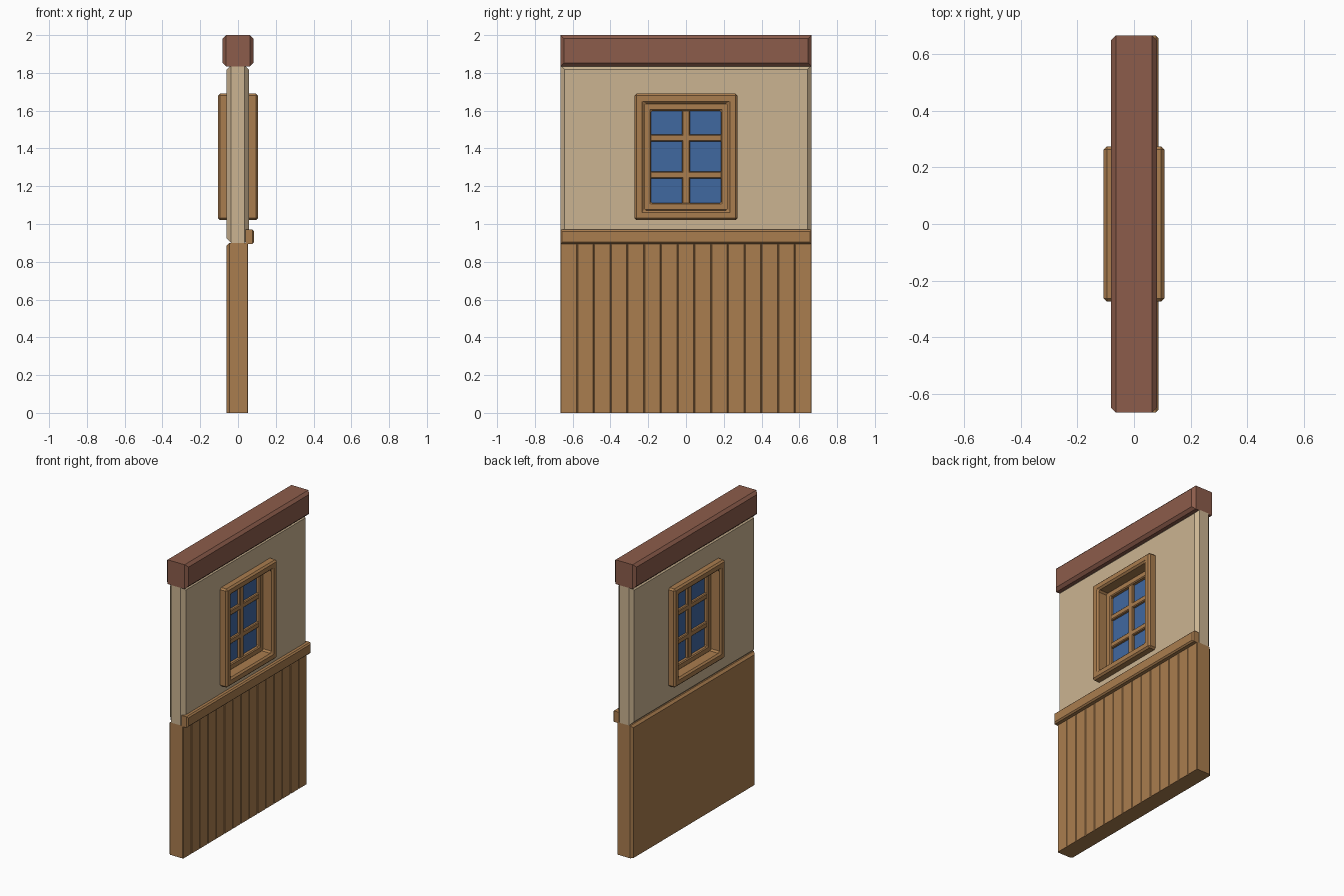
import bpy, bmesh
from mathutils import Vector

if "Cube" in bpy.data.objects:
    bpy.data.objects.remove(bpy.data.objects["Cube"])

def material(name, rgb):
    m = bpy.data.materials.new(name)
    m.diffuse_color = (*rgb, 1)
    m.use_nodes = True
    m.node_tree.nodes["Principled BSDF"].inputs["Base Color"].default_value = m.diffuse_color
    return m

WOOD = material("tan wood", (0.40, 0.205, 0.077))
PLASTER = material("cream plaster", (0.597, 0.456, 0.285))
BEAM = material("red brown beam", (0.262, 0.107, 0.07))
GLASS = material("blue glass", (0.051, 0.138, 0.352))

def finish(bm, name, mat):
    bmesh.ops.recalc_face_normals(bm, faces=bm.faces)
    me = bpy.data.meshes.new(name)
    bm.to_mesh(me)
    bm.free()
    me.materials.append(mat)
    ob = bpy.data.objects.new(name, me)
    bpy.context.collection.objects.link(ob)
    return ob

def box(name, lo, hi, mat, bevel=0, pick=None):
    """Box between two corners; edges passing pick(direction, middle) are chamfered."""
    lo, hi = Vector(lo), Vector(hi)
    bm = bmesh.new()
    bmesh.ops.create_cube(bm, size=1)
    for v in bm.verts:
        v.co = Vector(((lo[i] + hi[i]) / 2 + v.co[i] * (hi[i] - lo[i]) for i in range(3)))
    if bevel:
        mid = (lo + hi) / 2
        edges = []
        for e in bm.edges:
            a, b = (v.co for v in e.verts)
            d = b - a
            axis = max(range(3), key=lambda i: abs(d[i]))
            if pick(axis, (a + b) / 2 - mid):
                edges.append(e)
        bmesh.ops.bevel(bm, geom=edges, offset=bevel, offset_type='OFFSET',
                        segments=1, profile=0.5, affect='EDGES')
    return finish(bm, name, mat)

def ring(name, y, z0, z1, width, depth, mat, bevel):
    """Rectangular frame in the yz plane, symmetric front and back."""
    bm = bmesh.new()
    loops = []
    for inset, x in ((0, -depth), (0, depth), (width, depth), (width, -depth)):
        a, b, c = y - inset, z0 + inset, z1 - inset
        loops.append([bm.verts.new((x, p, q)) for p, q in ((-a, b), (a, b), (a, c), (-a, c))])
    for i in range(4):
        for j in range(4):
            l, m, k = loops[i], loops[(i + 1) % 4], (j + 1) % 4
            bm.faces.new((l[j], l[k], m[k], m[j]))
    ob = finish(bm, name, mat)
    mod = ob.modifiers.new("chamfer", 'BEVEL')
    mod.width, mod.segments, mod.limit_method = bevel, 1, 'ANGLE'
    return ob

Y = 0.665
not_across = lambda axis, p: axis != 0

# top beam
box("top_beam", (-0.082, -Y, 1.835), (0.082, Y, 2.0), BEAM, 0.018, not_across)

# plaster wall with a window hole
wall = box("plaster_wall", (-0.06, -Y, 0.9), (0.057, Y, 1.84), PLASTER, 0.023, not_across)
cutter = box("window_cutter", (-0.3, -0.25, 1.05), (0.3, 0.25, 1.66), PLASTER)
cutter.hide_render = True
mod = wall.modifiers.new("window_hole", 'BOOLEAN')
mod.operation, mod.object, mod.solver = 'DIFFERENCE', cutter, 'EXACT'
bpy.context.view_layer.objects.active = wall
bpy.ops.object.modifier_apply(modifier=mod.name)
bpy.data.objects.remove(cutter)

# wainscot backing: chamfered on the plain side only
box("wainscot_back", (-0.06, -Y, 0), (0.042, Y, 0.9), WOOD, 0.014,
    lambda axis, p: axis != 0 and p.x < 0 and (axis == 2 or p.z > 0))

# row of planks with small V grooves
N = 15
for i in range(N):
    a = -Y + i * 2 * Y / N
    box(f"plank_{i + 1}", (0.042, a, 0), (0.054, a + 2 * Y / N, 0.9), WOOD, 0.004,
        lambda axis, p: axis == 2 and p.x > 0)

# chair rail
box("chair_rail", (0.04, -Y, 0.895), (0.086, Y, 0.97), WOOD, 0.009,
    lambda axis, p: axis != 0 and p.x > 0)

# window casing, sash, bars and glass
ring("window_casing", 0.273, 1.02, 1.69, 0.052, 0.107, WOOD, 0.011)
ring("window_sash", 0.225, 1.07, 1.64, 0.041, 0.036, WOOD, 0.006)
box("vertical_bar", (-0.03, -0.02, 1.1), (0.03, 0.02, 1.61), WOOD, 0.005,
    lambda axis, p: axis == 2)
for z in (1.26, 1.455):
    box("cross_bar", (-0.03, -0.19, z - 0.018), (0.03, 0.19, z + 0.018), WOOD, 0.005,
        lambda axis, p: axis == 1)
box("glass_pane", (-0.012, -0.195, 1.1), (0.012, 0.195, 1.61), GLASS)
